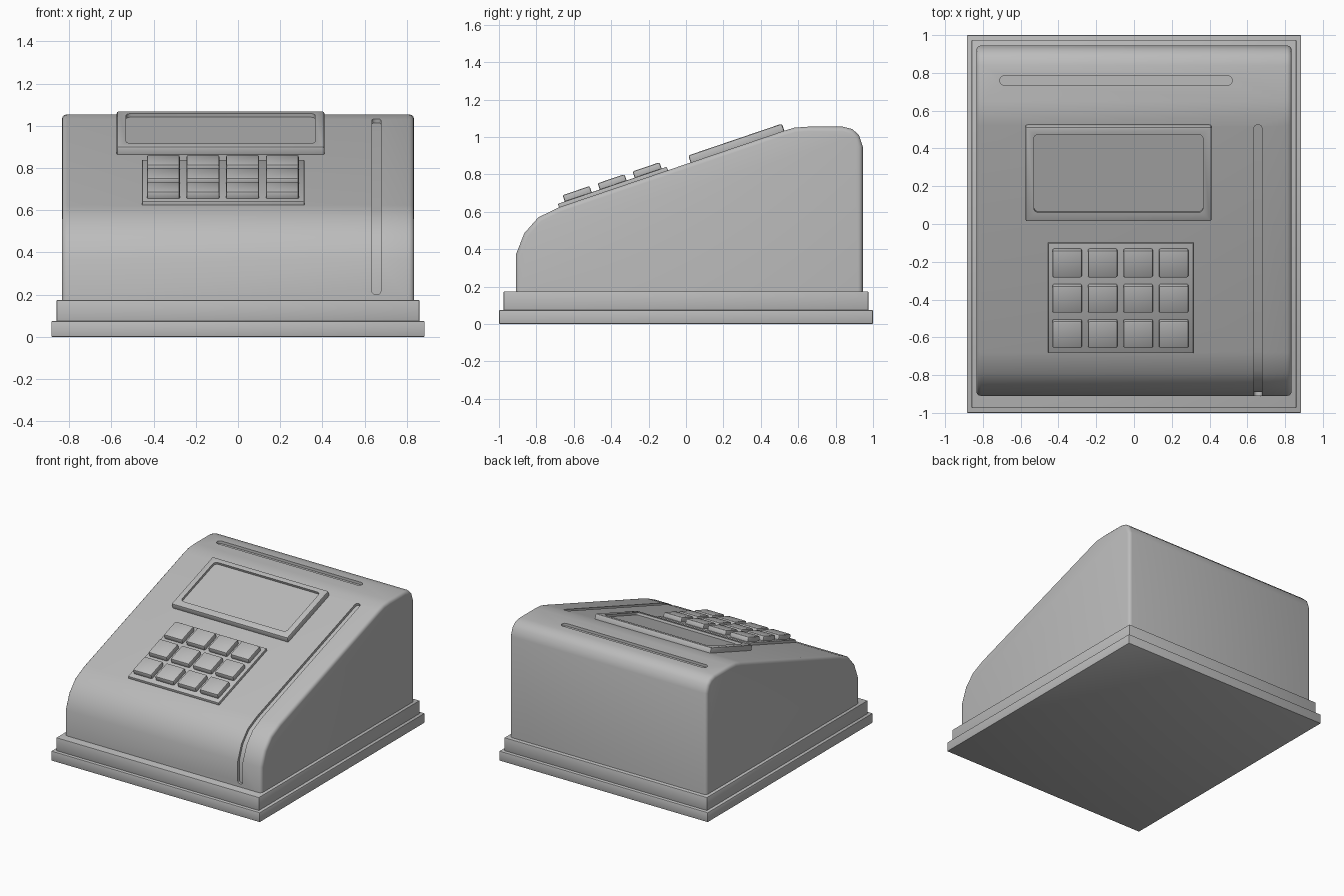
import bpy, bmesh, math
from mathutils import Matrix, Vector

cube = bpy.data.objects.get("Cube")
if cube:
    bpy.data.objects.remove(cube)

grey = bpy.data.materials.new("plain grey")
grey.use_nodes = True
colour = (0.5, 0.5, 0.5, 1)
grey.diffuse_color = colour
grey.node_tree.nodes["Principled BSDF"].inputs["Base Color"].default_value = colour

SLOPE = math.atan(0.34)
# Local frame of the sloping face: x across, y up the slope, z outward
FACE = Matrix.Translation((0, 0, 0.855)) @ Matrix.Rotation(SLOPE, 4, "X")


def finish(name, bm, matrix=Matrix()):
    bmesh.ops.recalc_face_normals(bm, faces=bm.faces)
    mesh = bpy.data.meshes.new(name)
    bm.to_mesh(mesh)
    bm.free()
    obj = bpy.data.objects.new(name, mesh)
    obj.matrix_world = matrix
    bpy.context.collection.objects.link(obj)
    mesh.materials.append(grey)
    return obj


def smooth(obj):
    bpy.ops.object.select_all(action="DESELECT")
    obj.select_set(True)
    bpy.context.view_layer.objects.active = obj
    bpy.ops.object.shade_smooth_by_angle(angle=math.radians(35))


def bevel(bm, edges, width, segments):
    bmesh.ops.bevel(bm, geom=edges, offset=width, segments=segments,
                    profile=0.5, affect="EDGES")


def block(name, xs, ys, zs, matrix=Matrix(), edge=0.0, corner=0.0):
    """Box with softened edges, or with only its upright corners rounded."""
    bm = bmesh.new()
    bmesh.ops.create_cube(bm, size=1)
    for v in bm.verts:
        v.co = [lo + (c + 0.5) * (hi - lo) for c, (lo, hi) in zip(v.co, (xs, ys, zs))]
    if corner:
        upright = [e for e in bm.edges
                   if abs(e.verts[0].co.z - e.verts[1].co.z) > 1e-4]
        bevel(bm, upright, corner, 5)
    if edge:
        bevel(bm, bm.edges[:], edge, 2)
    return finish(name, bm, matrix)


def extrude_profile(points, x0, x1):
    bm = bmesh.new()
    face = bm.faces.new([bm.verts.new((x0, y, z)) for y, z in points])
    new = bmesh.ops.extrude_face_region(bm, geom=[face])["geom"]
    bmesh.ops.translate(bm, vec=(x1 - x0, 0, 0),
                        verts=[v for v in new if isinstance(v, bmesh.types.BMVert)])
    return bm


def carve(obj, cutter):
    cutter.hide_render = True
    mod = obj.modifiers.new("carve", "BOOLEAN")
    mod.object = cutter
    mod.solver = "EXACT"
    bpy.context.view_layer.objects.active = obj
    bpy.ops.object.modifier_apply(modifier=mod.name)
    bpy.data.objects.remove(cutter)


# Stepped base
smooth(block("base_plinth", (-0.885, 0.885), (-1, 1), (0, 0.075), edge=0.006))
smooth(block("base_step", (-0.86, 0.86), (-0.975, 0.975), (0.07, 0.175), edge=0.006))

# Wedge body with curved nose and rounded back
front = [(-0.91, 0.37), (-0.865, 0.485), (-0.79, 0.57), (-0.68, 0.624)]
back = [(0.52, 1.032), (0.58, 1.05), (0.65, 1.055), (0.84, 1.055), (0.89, 1.042),
        (0.925, 1.01), (0.945, 0.95)]
bm = extrude_profile([(-0.91, 0.16)] + front + back + [(0.945, 0.16)], -0.835, 0.835)
rim = [e for e in bm.edges if abs(e.verts[0].co.x - e.verts[1].co.x) < 1e-4
       and max(v.co.z for v in e.verts) > 0.2]
bevel(bm, rim, 0.025, 3)
body = finish("body", bm)

# Slot across the top
carve(body, block("top_slot", (-0.71, 0.52), (0.735, 0.785), (1.035, 1.1), corner=0.024))

# Long slot running down the slope and over the nose
path = [Vector(p) for p in [(-0.91, 0.2)] + front + [(0.525, 1.0335)]]


def offset(points, d):
    out = []
    for i, p in enumerate(points):
        tangent = (points[min(i + 1, len(points) - 1)] - points[max(i - 1, 0)]).normalized()
        out.append(p + Vector((-tangent.y, tangent.x)) * d)
    return out


outline = offset(path, 0.03) + offset(path, -0.02)[::-1]
bm = extrude_profile(outline, 0.635, 0.677)
bm.verts.ensure_lookup_table()
ends = [path[0], path[-1]]
corners = [e for e in bm.edges if abs(e.verts[0].co.x - e.verts[1].co.x) < 1e-4
           and any(all((Vector(v.co.yz) - p).length < 0.04 for v in e.verts) for p in ends)]
bevel(bm, corners, 0.018, 4)
carve(body, finish("side_slot", bm))
smooth(body)

# Display frame with sunken screen
frame = block("display_frame", (-0.575, 0.41), (0.026, 0.555), (-0.02, 0.04), FACE, edge=0.01)
carve(frame, block("screen_recess", (-0.53, 0.365), (0.077, 0.515), (0.022, 0.1), FACE,
                   corner=0.025))
smooth(frame)

# Keypad plate and keys
smooth(block("keypad_plate", (-0.455, 0.315), (-0.717, -0.102), (-0.02, 0.02), FACE, edge=0.005))
for row in range(3):
    for col in range(4):
        x, y = -0.354 + 0.188 * col, -0.207 - 0.1975 * row
        smooth(block(f"key_{row + 1}_{col + 1}", (x - 0.078, x + 0.078),
                     (y - 0.076, y + 0.076), (0.01, 0.055), FACE, edge=0.009))
